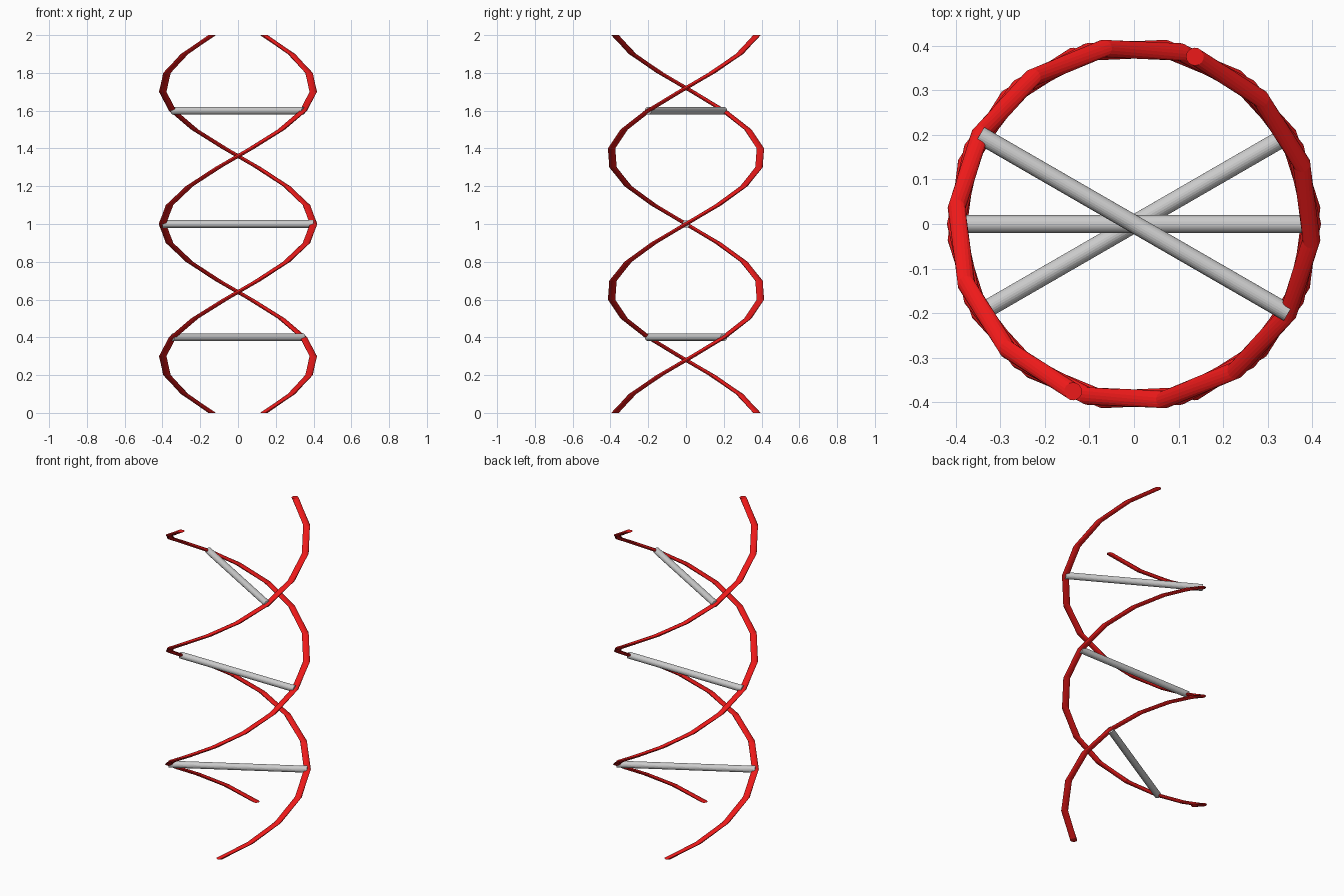
import bpy, bmesh
from math import cos, sin, pi, radians
from mathutils import Matrix

if "Cube" in bpy.data.objects:
    bpy.data.objects.remove(bpy.data.objects["Cube"])

R, TUBE, SIDES, STEPS, HEIGHT = 0.4, 0.02, 16, 20, 2.0
TWIST = radians(250)          # turn per unit of height

red = bpy.data.materials.new("red")
red.diffuse_color = (0.85, 0.01, 0.01, 1)
red.use_nodes = True
red.node_tree.nodes["Principled BSDF"].inputs["Base Color"].default_value = red.diffuse_color


def add_object(name, bm, mat=None):
    bmesh.ops.recalc_face_normals(bm, faces=bm.faces)
    me = bpy.data.meshes.new(name)
    bm.to_mesh(me)
    bm.free()
    if mat:
        me.materials.append(mat)
    ob = bpy.data.objects.new(name, me)
    bpy.context.collection.objects.link(ob)
    return ob


# Helical strand: a horizontal circle lifted and twisted in equal slices
def strand(name, phase):
    bm = bmesh.new()
    rings = []
    for i in range(STEPS + 1):
        z = HEIGHT * i / STEPS
        a = TWIST * (z - 1) + phase
        ring = []
        for k in range(SIDES):
            b = a + 2 * pi * k / SIDES
            ring.append(bm.verts.new((R * cos(a) + TUBE * cos(b),
                                      R * sin(a) + TUBE * sin(b), z)))
        rings.append(ring)
    for lo, hi in zip(rings, rings[1:]):
        for k in range(SIDES):
            n = (k + 1) % SIDES
            bm.faces.new((lo[k], lo[n], hi[n], hi[k]))
    bm.faces.new(rings[0][::-1])
    bm.faces.new(rings[-1])
    add_object(name, bm, red)


# Straight rung joining the two strands at height z
def rung(name, z):
    bm = bmesh.new()
    bmesh.ops.create_cone(bm, cap_ends=True, segments=24, radius1=TUBE,
                          radius2=TUBE, depth=2 * R)
    m = (Matrix.Translation((0, 0, z)) @ Matrix.Rotation(TWIST * (z - 1), 4, 'Z')
         @ Matrix.Rotation(pi / 2, 4, 'Y'))
    bm.transform(m)
    add_object(name, bm)


strand("strand_a", 0)
strand("strand_b", pi)
for label, z in (("lower", 0.4), ("middle", 1.0), ("upper", 1.6)):
    rung(label + "_rung", z)
